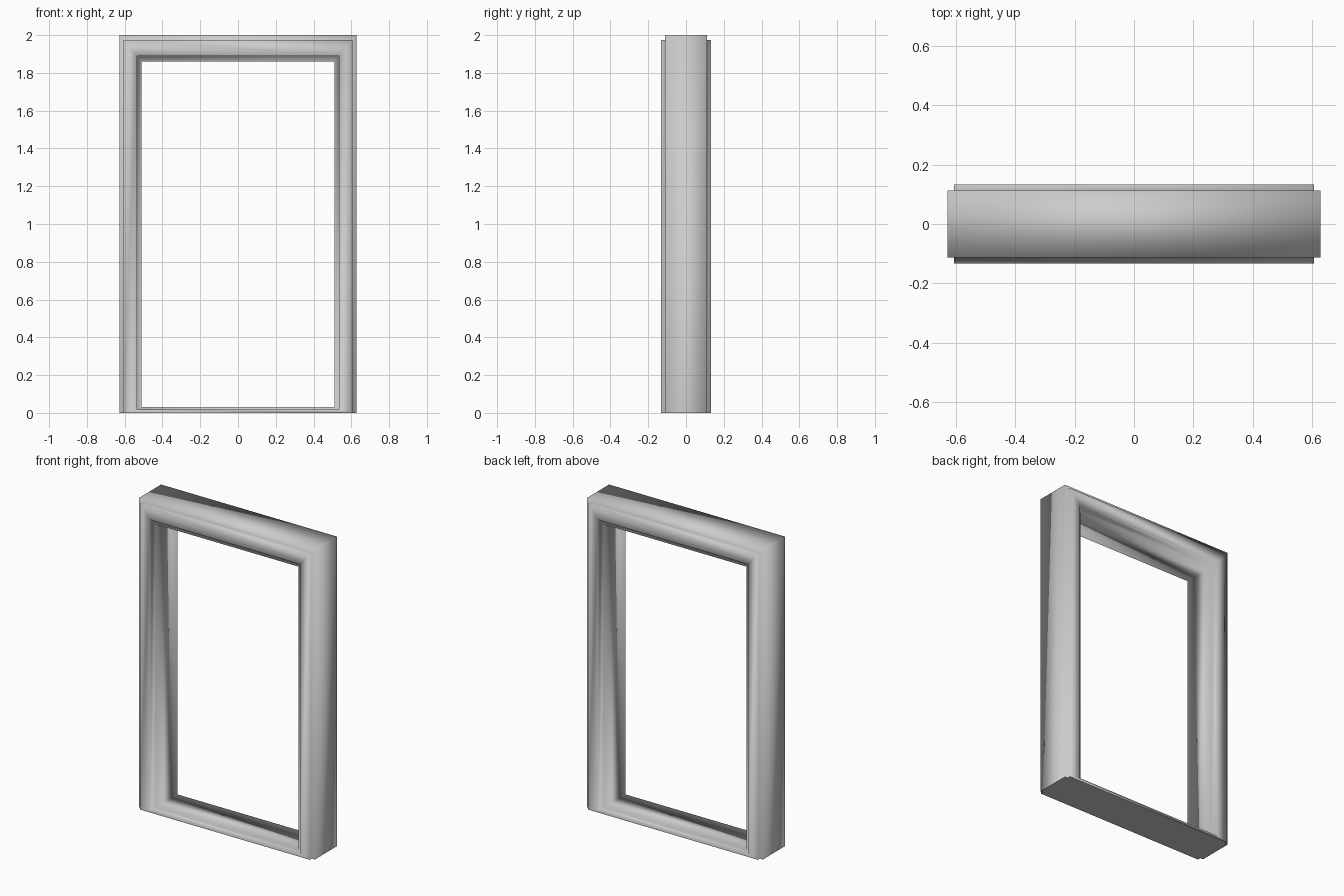
import bpy, bmesh

cube = bpy.data.objects.get("Cube")
if cube:
    bpy.data.objects.remove(cube)

# Painted grey finish
grey = bpy.data.materials.new("light grey")
grey.use_nodes = True
colour = (0.6, 0.6, 0.6, 1)
grey.diffuse_color = colour
grey.node_tree.nodes["Principled BSDF"].inputs["Base Color"].default_value = colour

WALL, TRIM = 0.112, 0.133          # half depths of the lining and the casing

# Front half of the section: half width, sill height, head height, depth
section = [
    (0.51, 0.03, 1.86, WALL),      # lining opening
    (0.535, 0.018, 1.89, WALL),    # step up to the casing
    (0.535, 0.018, 1.89, TRIM),
    (0.607, 0.0, 1.975, TRIM),     # casing outer edge
    (0.607, 0.0, 1.975, WALL),
    (0.628, 0.0, 2.0, WALL),       # lining outer edge
]
rings = [(w, lo, hi, -d) for w, lo, hi, d in section]
rings += [(w, lo, hi, d) for w, lo, hi, d in reversed(section)]

# Sweep the section around the doorway
bm = bmesh.new()
loops = [[bm.verts.new((x, y, z)) for x, z in ((-w, lo), (w, lo), (w, hi), (-w, hi))]
         for w, lo, hi, y in rings]
for i, loop in enumerate(loops):
    following = loops[(i + 1) % len(loops)]
    for j in range(4):
        k = (j + 1) % 4
        face = bm.faces.new((loop[j], loop[k], following[k], following[j]))
        if face.calc_area() < 1e-6:
            bm.faces.remove(face)
bmesh.ops.recalc_face_normals(bm, faces=bm.faces)

# Soft shading everywhere except the flat underside
for face in bm.faces:
    under = all(v.co.z < 0.001 for v in face.verts)
    face.smooth = not under
    if under:
        for edge in face.edges:
            edge.smooth = False

mesh = bpy.data.meshes.new("door_frame")
bm.to_mesh(mesh)
bm.free()
mesh.materials.append(grey)
frame = bpy.data.objects.new("door_frame", mesh)
bpy.context.collection.objects.link(frame)
